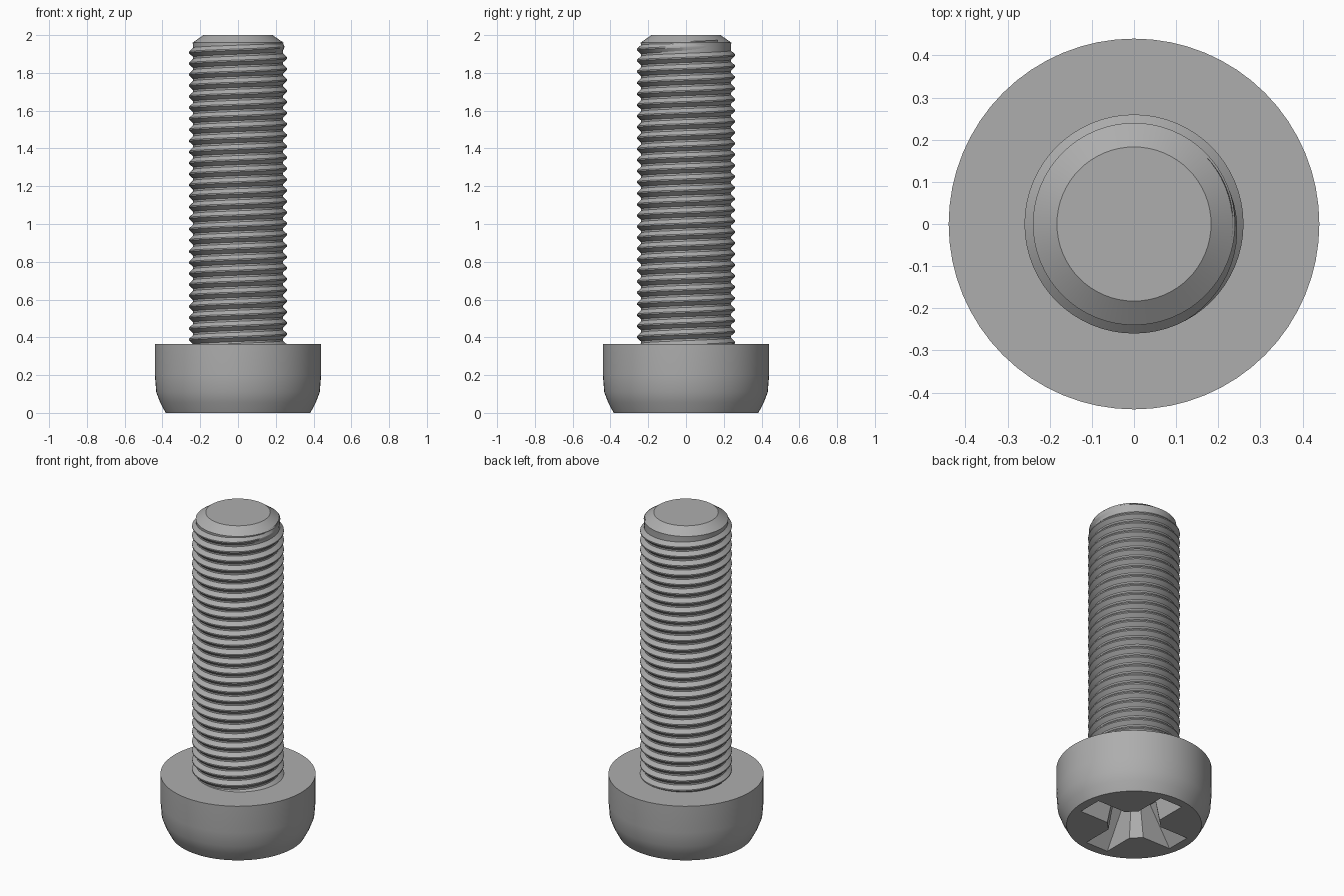
import bpy, bmesh
from math import pi, cos, sin, radians

if "Cube" in bpy.data.objects:
    bpy.data.objects.remove(bpy.data.objects["Cube"])

STEPS = 64
PITCH = 0.0585
ROOT, CREST = 0.238, 0.26

steel = bpy.data.materials.new("grey steel")
steel.use_nodes = True
grey = (0.42, 0.42, 0.42, 1)
steel.diffuse_color = grey
steel.node_tree.nodes["Principled BSDF"].inputs["Base Color"].default_value = grey


def make_object(name, bm):
    bmesh.ops.recalc_face_normals(bm, faces=bm.faces)
    mesh = bpy.data.meshes.new(name)
    bm.to_mesh(mesh)
    bm.free()
    mesh.materials.append(steel)
    obj = bpy.data.objects.new(name, mesh)
    bpy.context.collection.objects.link(obj)
    return obj


def loft(name, rings):
    """Skin a stack of closed rings and cap both ends."""
    bm = bmesh.new()
    loops = [[bm.verts.new(p) for p in ring] for ring in rings]
    for a, b in zip(loops, loops[1:]):
        for i in range(len(a)):
            j = (i + 1) % len(a)
            bm.faces.new((a[i], a[j], b[j], b[i]))
    bm.faces.new(loops[0])
    bm.faces.new(loops[-1])
    return make_object(name, bm)


def circle(r, z):
    return [(r * cos(2 * pi * i / STEPS), r * sin(2 * pi * i / STEPS), z) for i in range(STEPS)]


def cross(length, width, web, z):
    """Four-armed outline with chamfered inner corners."""
    ring = []
    for k in range(4):
        c, s = cos(k * pi / 2), sin(k * pi / 2)
        for x, y in ((web, -width), (length, -width), (length, width), (web, width)):
            ring.append((c * x - s * y, s * x + c * y, z))
    return ring


def smooth(obj, angle):
    bpy.ops.object.select_all(action="DESELECT")
    obj.select_set(True)
    bpy.context.view_layer.objects.active = obj
    bpy.ops.object.shade_smooth_by_angle(angle=radians(angle))


# Head with rounded lower rim
head = loft("head", [circle(r, z) for r, z in
                     ((0.383, 0), (0.412, 0.055), (0.433, 0.11), (0.44, 0.2), (0.44, 0.365))])

# Tapered cross recess
cutter = loft("recess_cutter", [cross(0.335, 0.078, 0.135, -0.01),
                                cross(0.17, 0.06, 0.095, 0.22),
                                cross(0.065, 0.03, 0.045, 0.25)])
cutter.hide_render = True
cutter.hide_viewport = True
cut = head.modifiers.new("recess", "BOOLEAN")
cut.operation = "DIFFERENCE"
cut.solver = "EXACT"
cut.object = cutter
smooth(head, 30)

# Shank core with chamfered tip
core = loft("shank_core", [circle(r, z) for r, z in
                           ((ROOT, 0.355), (ROOT, 1.935), (0.24, 1.96), (0.183, 2.0))])
smooth(core, 30)

# Right-handed helical thread, fading out at the tip
bm = bmesh.new()
start, end = 0.33, 1.945
count = round((end - start) / PITCH * STEPS)
section = ((ROOT - 0.004, -0.48), (CREST, -0.06), (CREST, 0.06), (ROOT - 0.004, 0.48))
previous = None
for i in range(count + 1):
    angle = 2 * pi * (i - count) / STEPS + pi / 4
    fade = min(1, (count - i) / (STEPS * 0.3))
    row = []
    for r, offset in section:
        r = ROOT - 0.004 + (r - ROOT + 0.004) * fade
        z = start + PITCH * (i / STEPS + offset)
        row.append(bm.verts.new((r * cos(angle), r * sin(angle), z)))
    if previous:
        for j in range(len(row) - 1):
            bm.faces.new((previous[j], row[j], row[j + 1], previous[j + 1]))
    previous = row
thread = make_object("thread", bm)
# Face outward: the strip is open, so check one flank against the axis
face = thread.data.polygons[1]
if face.normal.x * face.center.x + face.normal.y * face.center.y < 0:
    thread.data.flip_normals()
smooth(thread, 25)
